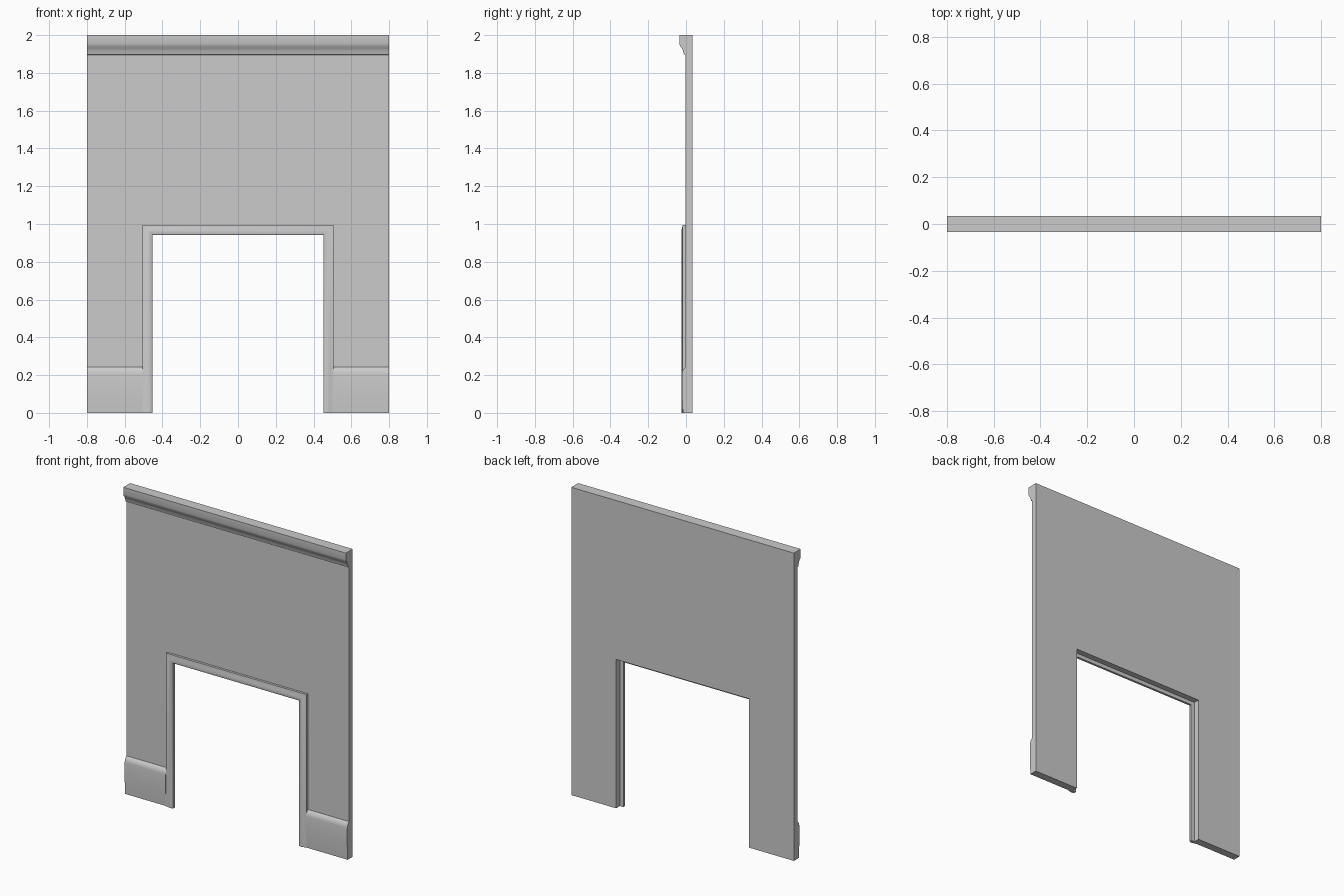
import bpy
import bmesh

cube = bpy.data.objects.get("Cube")
if cube:
    bpy.data.objects.remove(cube, do_unlink=True)

plaster = bpy.data.materials.new("plain_grey")
plaster.use_nodes = True
COLOUR = (0.6, 0.6, 0.6, 1)
plaster.diffuse_color = COLOUR
plaster.node_tree.nodes["Principled BSDF"].inputs["Base Color"].default_value = COLOUR

HALF, BACK, FRONT = 0.8, 0.035, -0.003
OPEN_X, OPEN_Z = 0.478, 0.967      # wall opening
TRIM_X, TRIM_Z = 0.505, 0.995      # outer edge of the door trim


def sweep(name, rings):
    """Skin a closed profile through successive rings and cap both ends."""
    bm = bmesh.new()
    loops = [[bm.verts.new(p) for p in ring] for ring in rings]
    n = len(loops[0])
    for a, b in zip(loops, loops[1:]):
        for i in range(n):
            j = (i + 1) % n
            bm.faces.new((a[i], a[j], b[j], b[i]))
    bm.faces.new(loops[0])
    bm.faces.new(loops[-1])
    bmesh.ops.recalc_face_normals(bm, faces=bm.faces)
    mesh = bpy.data.meshes.new(name)
    bm.to_mesh(mesh)
    bm.free()
    mesh.materials.append(plaster)
    obj = bpy.data.objects.new(name, mesh)
    bpy.context.collection.objects.link(obj)
    bpy.ops.object.select_all(action="DESELECT")
    bpy.context.view_layer.objects.active = obj
    obj.select_set(True)
    bpy.ops.object.shade_smooth_by_angle(angle=0.6)
    return obj


def along_x(name, profile, x0, x1):
    return sweep(name, [[(x, y, z) for y, z in profile] for x in (x0, x1)])


# Wall with a doorway
outline = [(-HALF, 0), (-HALF, 2), (HALF, 2), (HALF, 0),
           (OPEN_X, 0), (OPEN_X, OPEN_Z), (-OPEN_X, OPEN_Z), (-OPEN_X, 0)]
sweep("wall", [[(x, y, z) for x, z in outline] for y in (FRONT, BACK)])

# Crown moulding along the top
crown = [(FRONT, 2), (-0.035, 2), (-0.035, 1.955), (-0.031, 1.942), (-0.022, 1.93),
         (-0.017, 1.92), (-0.014, 1.91), (-0.010, 1.897), (FRONT, 1.895)]
along_x("crown_moulding", crown, -HALF, HALF)

# Skirting boards on both sides of the doorway
skirting = [(FRONT, 0), (-0.016, 0), (-0.021, 0.09), (-0.021, 0.205), (-0.019, 0.22),
            (-0.013, 0.232), (-0.006, 0.24), (FRONT, 0.243)]
for side, s in (("left", 1), ("right", -1)):
    along_x(side + "_skirting", skirting, s * TRIM_X, s * HALF)

# Door trim, mitred around the doorway: (distance inward, depth)
trim = [(0, FRONT), (0, -0.018), (0.008, -0.019), (0.016, -0.021), (0.026, -0.0245),
        (0.036, -0.025), (0.046, -0.023), (0.052, -0.019), (0.053, FRONT)]
rings = []
for s, top in ((-1, False), (-1, True), (1, True), (1, False)):
    rings.append([(s * (TRIM_X - u), y, TRIM_Z - u if top else 0) for u, y in trim])
sweep("door_trim", rings)
